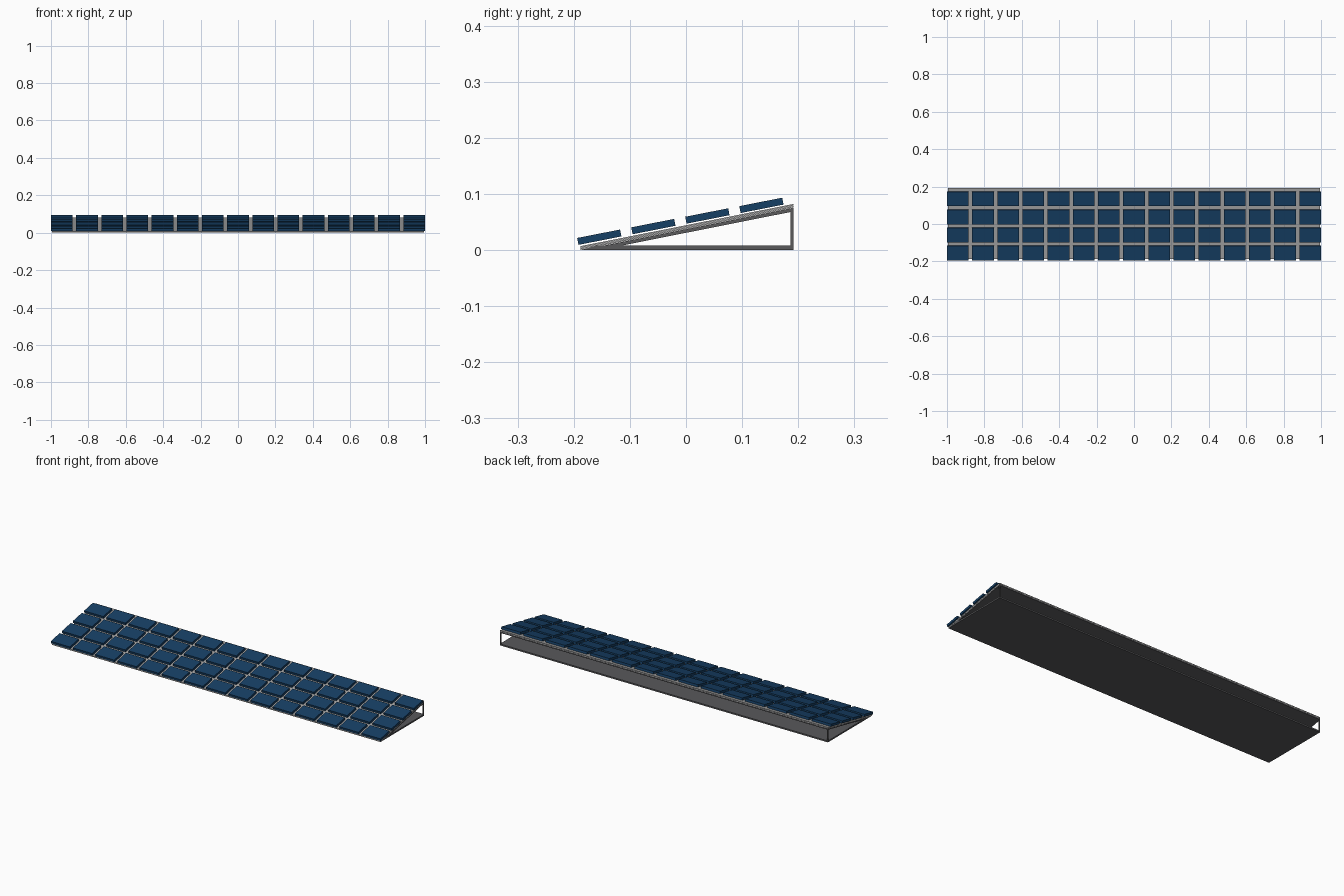
import bpy, math
from mathutils import Matrix, Vector

if "Cube" in bpy.data.objects:
    bpy.data.objects.remove(bpy.data.objects["Cube"])

def material(name, color):
    m = bpy.data.materials.new(name)
    m.diffuse_color = (*color, 1)
    m.use_nodes = True
    m.node_tree.nodes["Principled BSDF"].inputs["Base Color"].default_value = m.diffuse_color
    return m

blue = material("panel_blue", (0.008, 0.05, 0.13))
dark = material("frame_dark", (0.10, 0.10, 0.105))
light = material("sheet_grey", (0.38, 0.38, 0.38))

def extrude_profile(name, pts, x0, x1, mat):
    """Extrude a closed (y, z) profile along x."""
    n = len(pts)
    verts = [(x, y, z) for x in (x0, x1) for y, z in pts]
    faces = [tuple(range(n))[::-1], tuple(range(n, 2 * n))]
    faces += [(i, (i + 1) % n, (i + 1) % n + n, i + n) for i in range(n)]
    me = bpy.data.meshes.new(name)
    me.from_pydata(verts, [], faces)
    me.materials.append(mat)
    ob = bpy.data.objects.new(name, me)
    bpy.context.collection.objects.link(ob)
    return ob

# Base floor and sloping deck, open at the back and the ends
extrude_profile("base_plate", [(-0.187, 0), (0.192, 0), (0.192, 0.008), (-0.160, 0.008)],
                -0.995, 0.995, dark)
extrude_profile("deck_frame", [(-0.187, 0.0), (-0.155, 0.0), (0.192, 0.069), (0.192, 0.0755)],
                -0.995, 0.995, dark)

# Upright posts at the two back corners
for side, x in (("left", -0.995), ("right", 0.989)):
    extrude_profile(side + "_back_post", [(0.186, 0.004), (0.192, 0.004), (0.192, 0.073), (0.186, 0.072)],
                    x, x + 0.006, dark)

# Two thin sheets lying on the deck
for name, lo, hi in (("lower_sheet", 0.0, 0.003), ("upper_sheet", 0.0035, 0.0065)):
    y0, z0, y1, z1 = -0.188, 0.0005, 0.192, 0.0758
    extrude_profile(name, [(y0, z0 + lo), (y1, z1 + lo), (y1, z1 + hi), (y0, z0 + hi)],
                    -0.995, 0.995, light)

# Grid of tilted solar panels
COLS, ROWS = 15, 4
tilt = Matrix.Rotation(math.radians(11.1), 4, 'X')
bpy.ops.mesh.primitive_cube_add(size=1)
first = bpy.context.object
first.data.transform(tilt @ Matrix.Diagonal(Vector((0.116, 0.078, 0.0125, 1))))
first.data.materials.append(blue)
for r in range(ROWS):
    for c in range(COLS):
        ob = first if r == c == 0 else first.copy()
        ob.name = f"solar_panel_{r + 1}_{c + 1}"
        ob.location = (-0.942 + c * 1.884 / (COLS - 1), -0.1545 + r * 0.0963, 0.023 + r * 0.0189)
        if ob is not first:
            bpy.context.collection.objects.link(ob)
